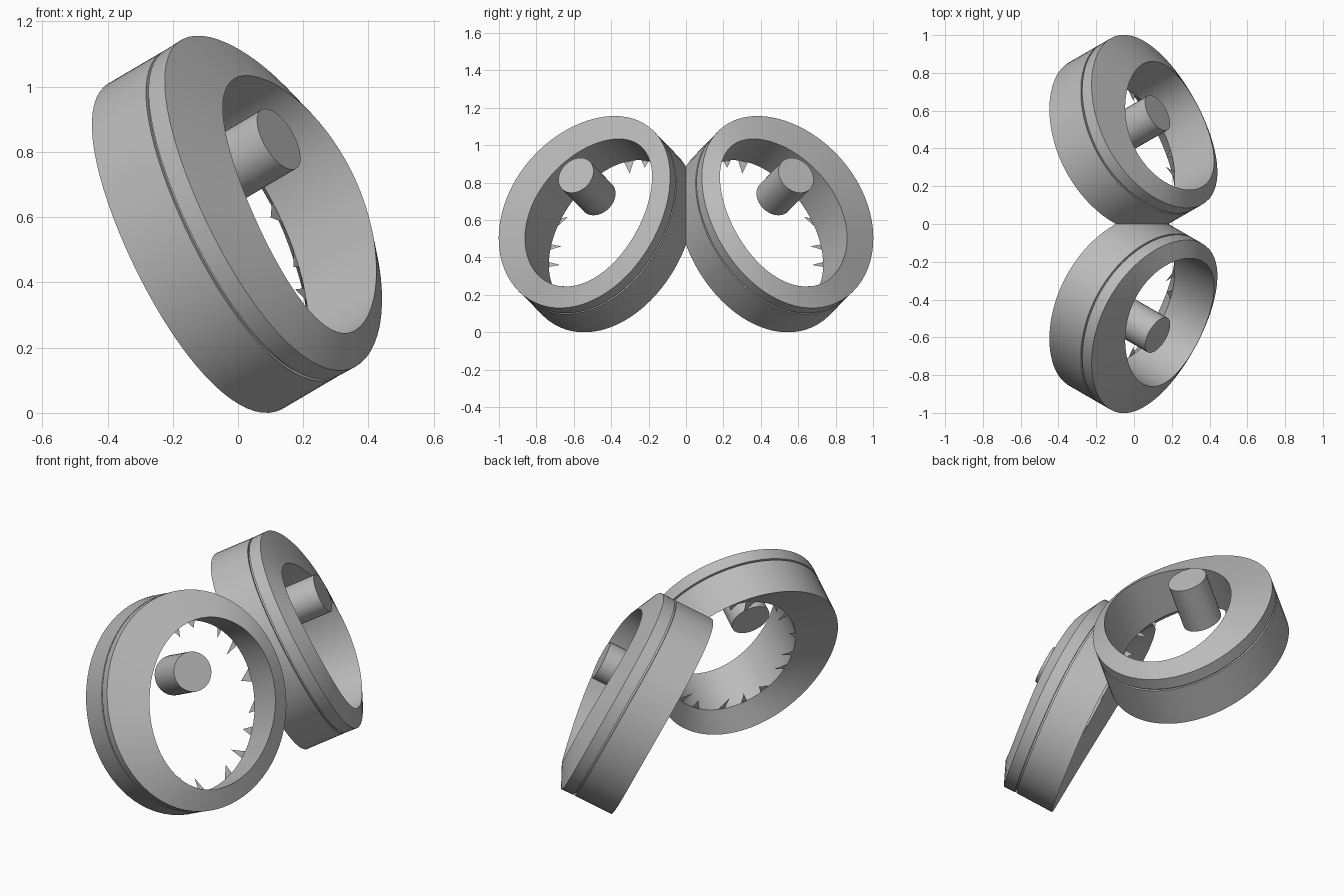
import bpy, bmesh, math, random
from mathutils import Matrix, Vector

cube = bpy.data.objects.get("Cube")
if cube:
    bpy.data.objects.remove(cube, do_unlink=True)

GREY = (0.5, 0.5, 0.5, 1)
mat = bpy.data.materials.new("plain grey")
mat.use_nodes = True
mat.diffuse_color = GREY
mat.node_tree.nodes["Principled BSDF"].inputs["Base Color"].default_value = GREY

# Tilted frame: u runs sideways, v runs up the ring, d runs along its axis
YAW, PITCH = math.radians(30), math.radians(27)
d_axis = Vector((math.cos(PITCH) * math.cos(YAW), math.cos(PITCH) * math.sin(YAW), math.sin(PITCH)))
u_axis = Vector((-math.sin(YAW), math.cos(YAW), 0))
v_axis = d_axis.cross(u_axis)
SIDES = 72


def place(u, v, d):
    return u_axis * u + v_axis * v + d_axis * d


def ellipse_point(ring, t, scale=1.0):
    """Point on a slightly leaning ellipse whose depth rises toward its sides."""
    cu, cv, a, b, lean, d, bend = ring
    return place(cu + a * scale * math.cos(t), cv + b * scale * math.sin(t - lean),
                 d + bend * math.cos(t) ** 2)


def finish(name, bm, smooth=True):
    """Turn a bmesh into a coloured object mirrored to both sides."""
    mesh = bpy.data.meshes.new(name)
    bm.to_mesh(mesh)
    bm.free()
    mesh.materials.append(mat)
    obj = bpy.data.objects.new(name, mesh)
    bpy.context.collection.objects.link(obj)
    mirror = obj.modifiers.new("both_sides", "MIRROR")
    mirror.use_axis = (False, True, False)
    mirror.use_mirror_merge = False
    if smooth:
        bpy.ops.object.select_all(action="DESELECT")
        obj.select_set(True)
        bpy.context.view_layer.objects.active = obj
        bpy.ops.object.shade_smooth_by_angle(angle=math.radians(30))


# Ring housing: section ellipses as centre u, v, radii, lean, depth, bend
U, V, A, B, LEAN = 0.411, 0.416, 0.502, 0.574, 0.035
GROOVE = 0.012
rear_hole = (0.35, 0.386, 0.36, 0.443, 0.13, 0.40, 0.0)
sections = [
    rear_hole,
    (U, V, A, B, LEAN, 0.31, 0.035),
    (U, V, A, B, LEAN, 0.525, 0.035),
    (U, V, A - GROOVE, B - GROOVE, LEAN, 0.525, 0.035),
    (U, V, A - GROOVE, B - GROOVE, LEAN, 0.535, 0.035),
    (U, V, A, B, LEAN, 0.535, 0.035),
    (U, V, A, B + 0.002, LEAN, 0.60, 0.035),
    (0.35, 0.386, 0.36, 0.443, 0.13, 0.65, 0.04),
]
bm = bmesh.new()
loops = [[bm.verts.new(ellipse_point(s, i * math.tau / SIDES)) for i in range(SIDES)] for s in sections]
for k, lower in enumerate(loops):
    upper = loops[(k + 1) % len(loops)]
    for i in range(SIDES):
        j = (i + 1) % SIDES
        bm.faces.new((lower[i], lower[j], upper[j], upper[i]))
bmesh.ops.recalc_face_normals(bm, faces=bm.faces)
# Trim where the two rings meet
bmesh.ops.bisect_plane(bm, geom=bm.verts[:] + bm.edges[:] + bm.faces[:], dist=1e-5,
                       plane_co=(0, 0, 0), plane_no=(0, 1, 0), clear_inner=True)
finish("ring_housing", bm)

# Peg floating inside the ring
bm = bmesh.new()
turn = Matrix((u_axis, v_axis, d_axis)).transposed().to_4x4()
bmesh.ops.create_cone(bm, cap_ends=True, segments=32, radius1=0.105, radius2=0.105, depth=0.265,
                      matrix=Matrix.Translation(place(0.447, 0.565, 0.607)) @ turn)
finish("inner_peg", bm)

# Thin jagged teeth around the rear opening
random.seed(4)
TEETH = 17
bm = bmesh.new()
for n in range(TEETH):
    t = (n + random.uniform(-0.25, 0.25)) * math.tau / TEETH
    half = random.uniform(0.03, 0.09)
    tip = ellipse_point(rear_hole, t + random.uniform(-0.12, 0.12), random.uniform(0.8, 0.93))
    corners = (ellipse_point(rear_hole, t - half), ellipse_point(rear_hole, t + half), tip)
    bm.faces.new([bm.verts.new(c) for c in corners])
finish("rear_teeth", bm, smooth=False)
